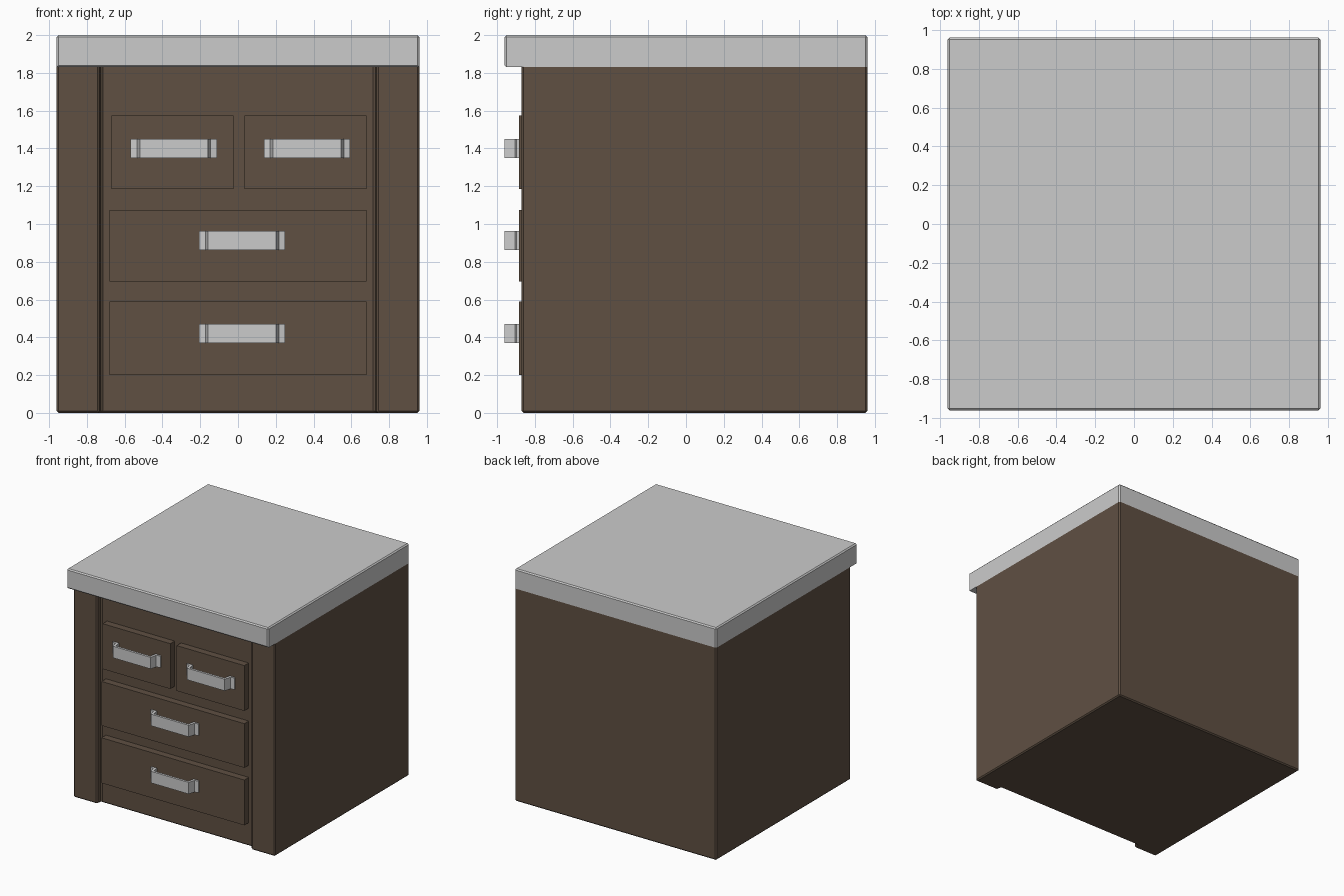
import bpy, bmesh
from mathutils import Vector

if "Cube" in bpy.data.objects:
    bpy.data.objects.remove(bpy.data.objects["Cube"])

wood = bpy.data.materials.new("dark_wood")
wood.diffuse_color = (0.115, 0.08, 0.055, 1)
wood.use_nodes = True
wood.node_tree.nodes["Principled BSDF"].inputs["Base Color"].default_value = wood.diffuse_color


def prism(name, outline, z0, z1, mat=None, bevel=0.0, keep=None):
    """Extrude an XY outline from z0 to z1 and chamfer the edges chosen by keep."""
    bm = bmesh.new()
    base = bm.faces.new([bm.verts.new((x, y, z0)) for x, y in outline])
    ext = bmesh.ops.extrude_face_region(bm, geom=[base])
    top = [v for v in ext["geom"] if isinstance(v, bmesh.types.BMVert)]
    bmesh.ops.translate(bm, verts=top, vec=Vector((0, 0, z1 - z0)))
    bmesh.ops.recalc_face_normals(bm, faces=bm.faces)
    if bevel:
        edges = [e for e in bm.edges
                 if keep((e.verts[0].co + e.verts[1].co) / 2)]
        bmesh.ops.bevel(bm, geom=edges, offset=bevel, segments=1,
                        affect='EDGES', profile=0.5)
    me = bpy.data.meshes.new(name)
    bm.to_mesh(me)
    bm.free()
    if mat:
        me.materials.append(mat)
    ob = bpy.data.objects.new(name, me)
    bpy.context.collection.objects.link(ob)
    return ob


def rect(x0, x1, y0, y1):
    return [(x0, y0), (x1, y0), (x1, y1), (x0, y1)]


W, FRONT, RECESS, SEAM = 0.96, -0.87, -0.825, 1.83

# Cabinet carcass: front corner posts with a recessed panel between them
half = [(0.725, RECESS), (0.735, FRONT), (W, FRONT), (W, W)]
plan = half + [(-x, y) for x, y in reversed(half)]
prism("cabinet_body", plan, 0, SEAM, wood, 0.01,
      lambda c: c.z < SEAM - 0.01)

# Worktop: flush at the sides and back, overhanging at the front
prism("worktop", rect(-W, W, -W, W), SEAM, 2.0, None, 0.01,
      lambda c: c.z > SEAM + 0.01 or c.y < -0.9)

# Strip handle profile: feet on the drawer, slanted legs, raised bar
outer = [(0.228, -0.88), (0.228, -0.897), (0.195, -0.905), (0.18, -0.96)]
inner = [(0.163, -0.94), (0.176, -0.88)]
loop = outer + [(-x, y) for x, y in reversed(outer)]
loop += [(-x, y) for x, y in reversed(inner)] + inner

# Drawers: x range, z range, handle centre x
drawers = {
    "top_left": (-0.67, -0.025, 1.185, 1.575, -0.34),
    "top_right": (0.035, 0.68, 1.185, 1.575, 0.365),
    "middle": (-0.68, 0.68, 0.695, 1.075, 0.022),
    "bottom": (-0.68, 0.68, 0.20, 0.59, 0.022),
}
handle_z = {"top_left": 1.40, "top_right": 1.40, "middle": 0.912, "bottom": 0.42}
for key, (x0, x1, z0, z1, hx) in drawers.items():
    prism(key + "_drawer_front", rect(x0, x1, -0.885, RECESS + 0.01), z0, z1, wood)
    hz = handle_z[key]
    prism(key + "_drawer_handle", [(x + hx, y) for x, y in
          loop[:8] + [(-0.176, -0.88), (-0.163, -0.94), (0.163, -0.94), (0.176, -0.88)]],
          hz - 0.05, hz + 0.05)
